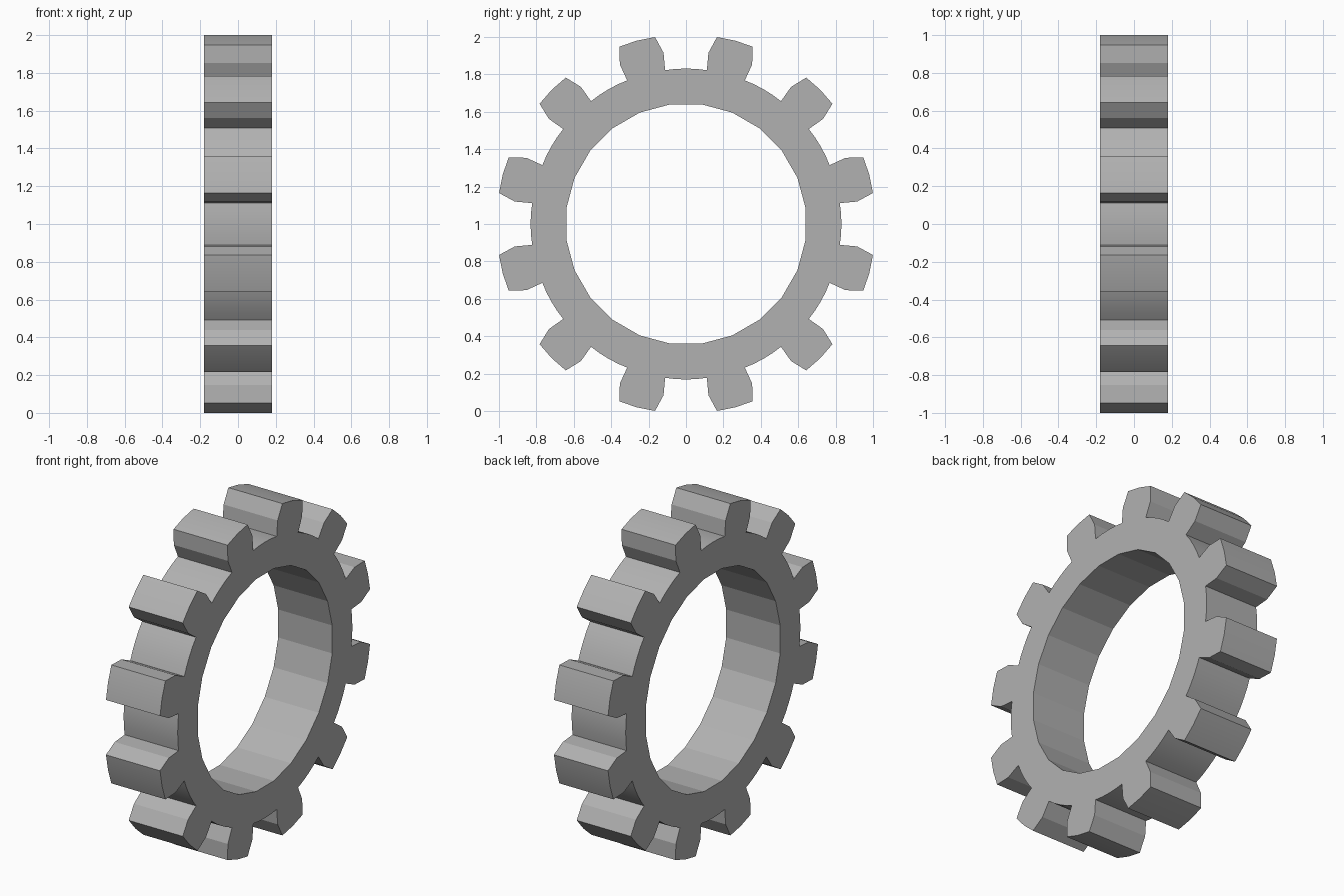
import bpy, bmesh
from math import sin, cos, radians, pi

if "Cube" in bpy.data.objects:
    bpy.data.objects.remove(bpy.data.objects["Cube"])

TEETH, HALF, BORE = 12, 0.18, 0.645
# one tooth outline: (radial, tangential), from one root to the other
TOOTH = [(0.823, -0.105), (0.915, -0.121), (1.008, -0.099), (1.015, 0),
         (1.008, 0.099), (0.915, 0.121), (0.823, 0.105)]

bm = bmesh.new()


def pair(r, t, a):
    """Vertex on each side of the gear at a polar offset from angle a."""
    y = r * cos(a) - t * sin(a)
    z = r * sin(a) + t * cos(a) + 1
    return [bm.verts.new((x, y, z)) for x in (-HALF, HALF)]


def cap(pairs):
    """Matching face on both flat sides."""
    bm.faces.new([p[1] for p in pairs])
    bm.faces.new([p[0] for p in reversed(pairs)])


teeth, valleys, bore = [], [], []
for i in range(TEETH):
    a = radians(15) + i * 2 * pi / TEETH
    teeth.append([pair(r, t, a) for r, t in TOOTH])
    valleys.append([pair(0.831, 0, a + radians(d)) for d in (11, 15, 19)])
    bore.append([pair(BORE, 0, a + radians(d)) for d in (-7.5, 7.5)])

# flat sides: tooth, rim below the tooth, rim between teeth
for i in range(TEETH):
    j = (i + 1) % TEETH
    t, b = teeth[i], bore[i]
    cap(t)
    cap([b[1], t[-1], t[0], b[0]])
    cap([b[1], t[-1]] + valleys[i] + [teeth[j][0], bore[j][0]])

# outer and inner walls
outer = [p for t, v in zip(teeth, valleys) for p in t + v]
inner = [p for b in bore for p in b]
for loop in (outer, inner):
    for p, q in zip(loop, loop[1:] + loop[:1]):
        bm.faces.new((p[0], q[0], q[1], p[1]))

bmesh.ops.recalc_face_normals(bm, faces=bm.faces)
mesh = bpy.data.meshes.new("gear_ring")
bm.to_mesh(mesh)
bm.free()
gear = bpy.data.objects.new("gear_ring", mesh)
bpy.context.collection.objects.link(gear)

# dark grey metal
metal = bpy.data.materials.new("dark_grey")
metal.diffuse_color = (0.44, 0.44, 0.44, 1)
metal.use_nodes = True
metal.node_tree.nodes["Principled BSDF"].inputs["Base Color"].default_value = metal.diffuse_color
mesh.materials.append(metal)

# faceted bore, soft valleys and tooth tips
bpy.context.view_layer.objects.active = gear
gear.select_set(True)
bpy.ops.object.shade_smooth_by_angle(angle=radians(12))
